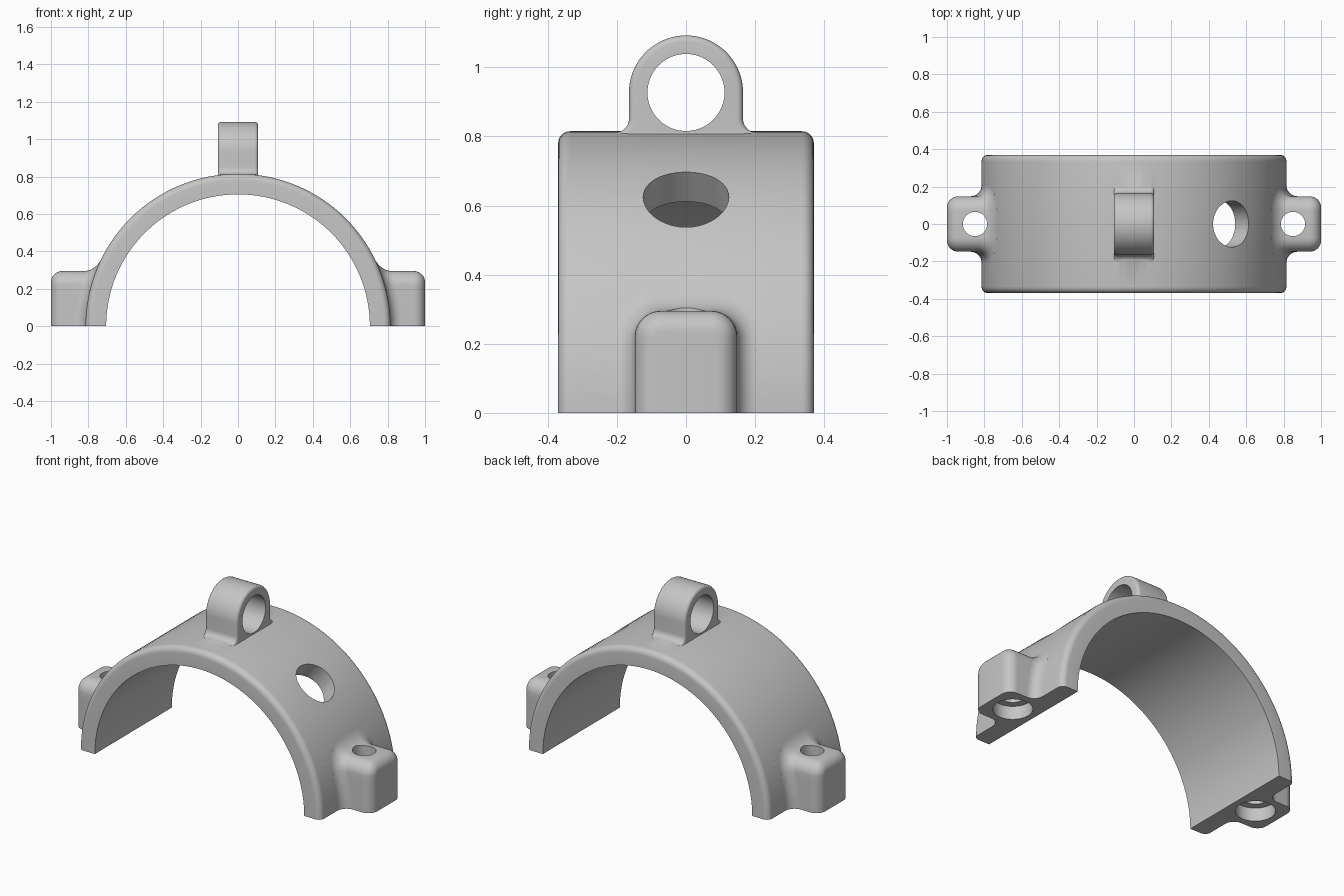
import bpy, bmesh, math
from mathutils import Matrix
from math import sin, cos, pi, radians

if "Cube" in bpy.data.objects:
    bpy.data.objects.remove(bpy.data.objects["Cube"])

R_OUT, R_IN, HALF_Y = 0.815, 0.705, 0.37

grey = bpy.data.materials.new("plain_grey")
grey.diffuse_color = (0.56, 0.56, 0.56, 1)
grey.use_nodes = True
grey.node_tree.nodes["Principled BSDF"].inputs["Base Color"].default_value = grey.diffuse_color


def finish(bm, name):
    bmesh.ops.recalc_face_normals(bm, faces=bm.faces)
    mesh = bpy.data.meshes.new(name)
    bm.to_mesh(mesh)
    bm.free()
    mesh.materials.append(grey)
    ob = bpy.data.objects.new(name, mesh)
    bpy.context.collection.objects.link(ob)
    return ob


def loft(name, rings, wrap=False):
    """Skin a list of closed loops; cap the ends or join last to first."""
    bm = bmesh.new()
    loops = [[bm.verts.new(p) for p in ring] for ring in rings]
    n = len(loops[0])
    pairs = list(zip(loops, loops[1:]))
    if wrap:
        pairs.append((loops[-1], loops[0]))
    else:
        bm.faces.new(loops[0])
        bm.faces.new(loops[-1])
    for a, b in pairs:
        for i in range(n):
            j = (i + 1) % n
            bm.faces.new((a[i], a[j], b[j], b[i]))
    return finish(bm, name)


def cylinder(name, radius, depth, loc, rot=Matrix()):
    bm = bmesh.new()
    bmesh.ops.create_cone(bm, cap_ends=True, segments=48, radius1=radius,
                          radius2=radius, depth=depth,
                          matrix=Matrix.Translation(loc) @ rot)
    return finish(bm, name)


def combine(body, other, operation):
    """Boolean another part into the body and remove that part."""
    mod = body.modifiers.new("join", "BOOLEAN")
    mod.operation, mod.solver, mod.object = operation, "EXACT", other
    bpy.context.view_layer.update()
    dg = bpy.context.evaluated_depsgraph_get()
    mesh = bpy.data.meshes.new_from_object(body.evaluated_get(dg))
    body.modifiers.clear()
    body.data = mesh
    bpy.data.objects.remove(other)


def arc(n, start, end):
    return [radians(start + (end - start) * i / n) for i in range(n + 1)]


# Band: lathed around y, outer rims rounded
def band():
    b = 0.035
    prof = [(R_IN, -HALF_Y)]
    prof += [(R_OUT - b + b * sin(t), -HALF_Y + b - b * cos(t)) for t in arc(6, 0, 90)]
    prof += [(r, -y) for r, y in reversed(prof)]
    return loft("band", [[(r * cos(a), y, r * sin(a)) for r, y in prof]
                         for a in arc(128, 0, 360)[:-1]], wrap=True)


# Side lug: rounded outline swept outwards, flaring into the band
def lug(side):
    w, top, rad, f, e = 0.148, 0.295, 0.075, 0.06, 0.06
    half = [(w, z, 1, 0) for z in (-0.1, -0.05, 0, 0.05, 0.1, 0.15, 0.19)]
    half += [(w - rad + rad * cos(t), top - rad + rad * sin(t), cos(t), sin(t))
             for t in arc(8, 0, 90)]
    path = half + [(-y, z, -ny, nz) for y, z, ny, nz in reversed(half)]

    def ring(offset, x_of_z):
        pts = [(y + ny * offset, z + nz * offset) for y, z, ny, nz in path]
        return [(side * x_of_z(z), y, z) for y, z in pts]

    rings = [ring(f, lambda z: 0.72)]
    for a in arc(8, 0, 90):
        rings.append(ring(f * (1 - sin(a)),
                          lambda z: math.sqrt(R_OUT ** 2 - z * z) + f * (1 - cos(a))))
    for a in arc(8, 0, 90):
        rings.append(ring(-e * (1 - cos(a)), lambda z: 1 - e + e * sin(a)))
    return loft("lug", rings)


# Eyelet: round-topped plate with a flared foot and softened rims
def eyelet():
    r, cz, f, b, hx = 0.165, 0.927, 0.04, 0.018, 0.108
    foot_z = 0.811 + f
    half = [(r + f, 0.76, 0, 0)]
    half += [(r + f - f * sin(a), foot_z - f * cos(a), sin(a), cos(a))
             for a in arc(8, 0, 90)]
    half += [(r * cos(a), cz + r * sin(a), cos(a), sin(a)) for a in arc(20, 0, 88)]
    path = half + [(-y, z, -ny, nz) for y, z, ny, nz in reversed(half)]
    layers = [(hx - b + b * sin(a), b * (1 - cos(a))) for a in arc(5, 0, 90)]
    layers = [(-x, o) for x, o in reversed(layers)] + layers
    plate = loft("eyelet", [[(x, y - ny * o, z - nz * o) for y, z, ny, nz in path]
                            for x, o in layers])
    combine(plate, cylinder("eyelet_hole", 0.1115, 1, (0, 0, cz),
                            Matrix.Rotation(pi / 2, 4, "Y")), "DIFFERENCE")
    return plate


clamp = band()
for side in (1, -1):
    combine(clamp, lug(side), "UNION")
combine(clamp, eyelet(), "UNION")

# Trim everything below the base plane
bm = bmesh.new()
bmesh.ops.create_cube(bm, size=3, matrix=Matrix.Translation((0, 0, -1.5)))
combine(clamp, finish(bm, "base_trim"), "DIFFERENCE")

# Bolt holes with wider recesses underneath
for side in (1, -1):
    combine(clamp, cylinder("bolt_hole", 0.065, 1, (side * 0.85, 0, 0.1)), "DIFFERENCE")
    combine(clamp, cylinder("bolt_recess", 0.108, 0.28, (side * 0.85, 0, -0.06)), "DIFFERENCE")

# Slanted hole through the right shoulder
ang = radians(50)
combine(clamp, cylinder("shoulder_hole", 0.124, 0.6, (0.8 * cos(ang), 0, 0.8 * sin(ang)),
                        Matrix.Rotation(pi / 2 - ang, 4, "Y")), "DIFFERENCE")

clamp.name = "half_clamp"
bpy.ops.object.select_all(action="DESELECT")
clamp.select_set(True)
bpy.context.view_layer.objects.active = clamp
bpy.ops.object.shade_smooth_by_angle(angle=radians(35))
